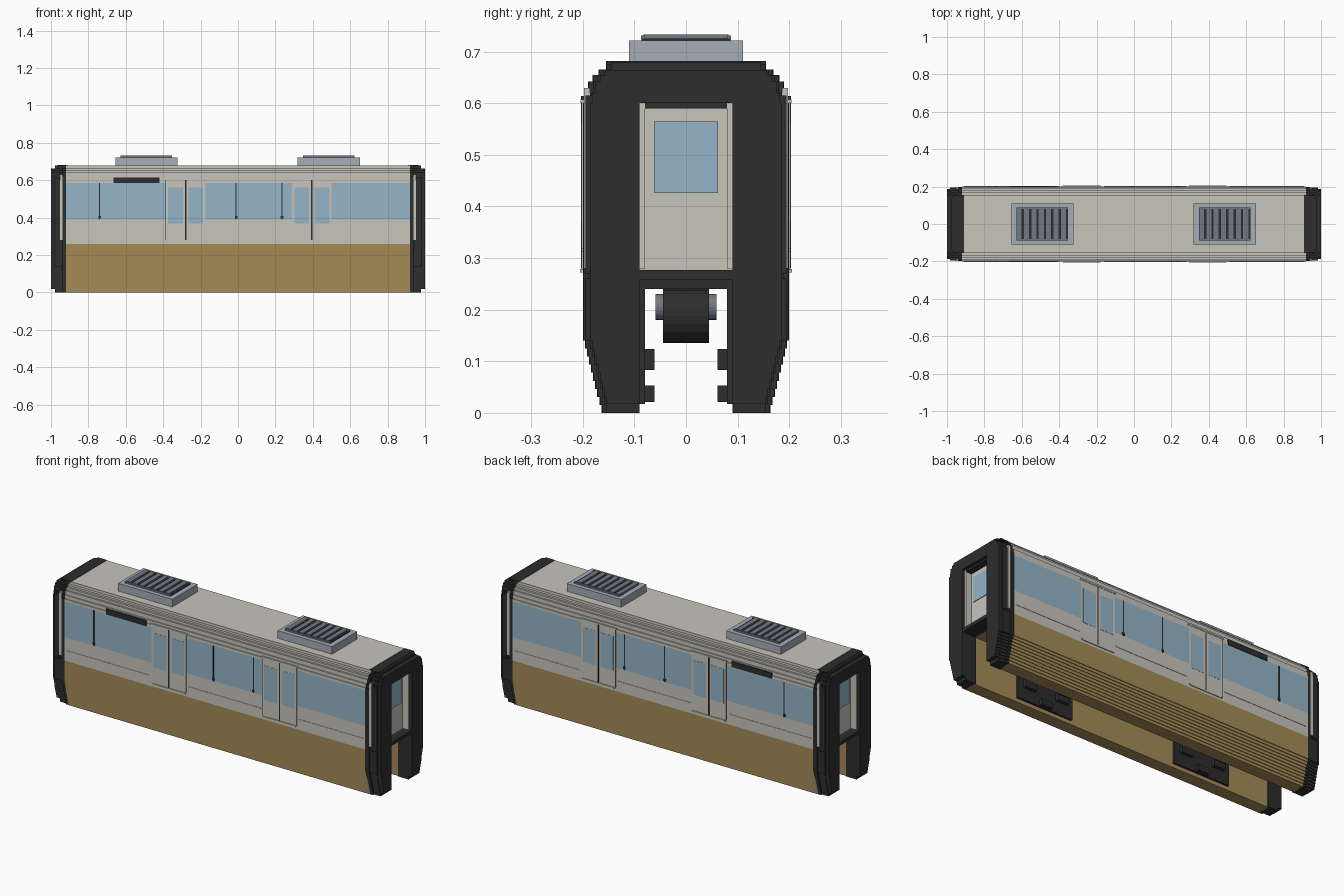
import bpy, bmesh
from mathutils import Matrix

if "Cube" in bpy.data.objects:
    bpy.data.objects.remove(bpy.data.objects["Cube"])


def material(name, r, g, b):
    m = bpy.data.materials.new(name)
    m.diffuse_color = (r, g, b, 1)
    m.use_nodes = True
    m.node_tree.nodes["Principled BSDF"].inputs["Base Color"].default_value = m.diffuse_color
    return m


CREAM = material("cream paint", 0.58, 0.555, 0.50)
TAN = material("tan paint", 0.376, 0.258, 0.095)
GLASS = material("blue glass", 0.30, 0.462, 0.578)
BLACK = material("charcoal", 0.026, 0.026, 0.027)
GREY = material("light grey metal", 0.376, 0.418, 0.468)
SLATE = material("slate metal", 0.17, 0.19, 0.23)


def finish(name, bm, mats):
    bmesh.ops.recalc_face_normals(bm, faces=bm.faces)
    me = bpy.data.meshes.new(name)
    bm.to_mesh(me)
    bm.free()
    for m in mats:
        me.materials.append(m)
    ob = bpy.data.objects.new(name, me)
    bpy.context.collection.objects.link(ob)
    return ob


def boxes(name, mat, items, mirror=""):
    """Boxes given as (x0, x1, y0, y1, z0, z1), repeated across the named axes."""
    bm = bmesh.new()
    for x0, x1, y0, y1, z0, z1 in items:
        for sx in ((1, -1) if "x" in mirror else (1,)):
            for sy in ((1, -1) if "y" in mirror else (1,)):
                c = (sx * (x0 + x1) / 2, sy * (y0 + y1) / 2, (z0 + z1) / 2)
                s = Matrix.Diagonal((x1 - x0, y1 - y0, z1 - z0, 1))
                bmesh.ops.create_cube(bm, size=1, matrix=Matrix.Translation(c) @ s)
    return finish(name, bm, [mat])


def discs(name, mat, items, axis, radius, length):
    bm = bmesh.new()
    turn = Matrix.Rotation(1.5708, 4, 'X') if axis == 'Y' else Matrix()
    for p in items:
        bmesh.ops.create_cone(bm, cap_ends=True, segments=20, radius1=radius, radius2=radius,
                              depth=length, matrix=Matrix.Translation(p) @ turn)
    return finish(name, bm, [mat])


# Stepped cross-section shared by the body and the end masks
ROOF = [(0.155, 0.68), (0.170, 0.665), (0.181, 0.655), (0.190, 0.642), (0.196, 0.620)]
STEPS = 9


def section(inset, inner, ceiling, lo=0.0, hi=0.68):
    pts = [(0.0, ceiling), (inner, ceiling), (inner, 0.26), (inner, 0.0)]
    if ceiling <= 0.26:
        pts.pop(2)
    for i in range(STEPS):
        y = 0.164 + 0.036 * i / STEPS
        pts += [(y - inset, 0.14 * i / STEPS), (y - inset, 0.14 * (i + 1) / STEPS)]
    pts += [(0.2 - inset, z) for z in (0.14, 0.26, 0.39, 0.585, 0.60)]
    for y, z in reversed(ROOF):
        pts += [(y - inset, pts[-1][1]), (y - inset, z)]
    pts.append((0.0, 0.68))
    half = []
    for y, z in pts:
        p = (y, min(max(z, lo), hi))
        if not half or p != half[-1]:
            half.append(p)
    return half + [(-y, z) for y, z in reversed(half[1:-1])]


def extrude(bm, pts, x0, x1):
    a = [bm.verts.new((x0, y, z)) for y, z in pts]
    b = [bm.verts.new((x1, y, z)) for y, z in pts]
    bm.faces.new(a)
    bm.faces.new(b[::-1])
    for i in range(len(pts)):
        j = (i + 1) % len(pts)
        bm.faces.new((a[i], a[j], b[j], b[i]))


# Car body: tan skirt, cream waist, glass band, cream roof
bm = bmesh.new()
extrude(bm, section(0, 0.095, 0.26), -0.92, 0.92)
for f in bm.faces:
    z = f.calc_center_median().z
    if len(f.verts) > 4:
        f.material_index = 3
    elif z < 0.261:
        f.material_index = 1
    elif 0.39 < z < 0.585:
        f.material_index = 2
finish("car_body", bm, [CREAM, TAN, GLASS, BLACK])

# End masks: three overlapping layers forming a stepped dark portal
for side, s in (("right", 1), ("left", -1)):
    bm = bmesh.new()
    extrude(bm, section(0.001, 0.09, 0.60), s * 0.914, s * 0.938)
    extrude(bm, section(0.010, 0.09, 0.60), s * 0.938, s * 0.978)
    extrude(bm, section(0.014, 0.09, 0.60, 0.018, 0.664), s * 0.978, s * 1.0)
    finish(side + "_end_mask", bm, [BLACK])

# Mask trims, gangway doors and thresholds
boxes("mask_roof_cap", BLACK, [(0.91, 0.965, -0.155, 0.155, 0.675, 0.682)], "x")
boxes("mask_corner_block", BLACK, [(0.955, 0.985, 0.17, 0.195, 0.27, 0.615),
                                   (0.94, 0.985, 0.17, 0.196, 0.14, 0.26)], "xy")
boxes("end_handrail", CREAM, [(0.939, 0.953, 0.186, 0.198, 0.28, 0.63)], "xy")
boxes("end_door", CREAM, [(0.92, 0.95, -0.09, 0.09, 0.27, 0.60)], "x")
boxes("end_door_jamb", CREAM, [(0.94, 0.985, 0.079, 0.0905, 0.28, 0.60)], "xy")
boxes("end_door_lintel", BLACK, [(0.945, 0.985, -0.079, 0.079, 0.59, 0.602)], "x")
boxes("end_door_window", GLASS, [(0.949, 0.954, -0.062, 0.062, 0.426, 0.565)], "x")
boxes("end_threshold", BLACK, [(0.915, 0.998, -0.097, 0.097, 0.258, 0.277)], "x")

# Side sliding doors
DOORS = (-0.28, 0.395)
leaves, panes, seams, headers, sills = [], [], [], [], []
for c in DOORS:
    for k in (-1, 1):
        m = c + k * 0.054
        leaves.append((m - 0.051, m + 0.051, 0.198, 0.2025, 0.28, 0.60))
        panes.append((m - 0.039, m + 0.039, 0.201, 0.2035, 0.37, 0.56))
    seams.append((c - 0.004, c + 0.004, 0.198, 0.203, 0.28, 0.60))
    seams.append((c - 0.107, c - 0.104, 0.198, 0.202, 0.28, 0.60))
    headers.append((c - 0.11, c + 0.11, 0.194, 0.204, 0.60, 0.607))
    sills.append((c - 0.10, c + 0.10, 0.198, 0.205, 0.272, 0.279))
boxes("side_door_leaf", CREAM, leaves, "y")
boxes("side_door_window", GLASS, panes, "y")
boxes("side_door_seam", BLACK, seams, "y")
boxes("side_door_header", CREAM, headers, "y")
boxes("side_door_sill", CREAM, sills, "y")

# Window dividers with small latches, destination sign, waist rail
dividers = []
for x in (-0.74, -0.01, 0.235):
    dividers.append((x - 0.003, x + 0.003, 0.198, 0.202, 0.39, 0.585))
    dividers.append((x - 0.007, x + 0.007, 0.198, 0.203, 0.395, 0.408))
boxes("window_divider", BLACK, dividers, "y")
boxes("destination_sign", BLACK, [(-0.665, -0.42, 0.194, 0.203, 0.584, 0.614)], "y")
boxes("waist_rail", CREAM, [(-0.91, -0.40, 0.199, 0.202, 0.313, 0.319),
                            (-0.16, 0.28, 0.199, 0.202, 0.313, 0.319),
                            (0.51, 0.91, 0.199, 0.202, 0.313, 0.319)], "y")

# Roof air-conditioning units with slatted grilles
for side, c in (("left", -0.49), ("right", 0.485)):
    boxes(side + "_roof_unit", GREY, [(c - 0.166, c + 0.166, -0.11, 0.11, 0.675, 0.722)])
    boxes(side + "_grille_bed", BLACK, [(c - 0.138, c + 0.138, -0.085, 0.085, 0.72, 0.7255)])
    slats = [(c - 0.138 + 0.0395 * i, c - 0.138 + 0.0395 * i + 0.027, -0.082, 0.082, 0.724, 0.733)
             for i in range(7)]
    slats += [(c - 0.138, c + 0.138, y - 0.004, y + 0.004, 0.722, 0.731) for y in (-0.083, 0.083)]
    boxes(side + "_grille_slats", SLATE, slats)

# Bogies inside the beam channel: side frames, running tyres and guide wheels
for side, c in (("left", -0.49), ("right", 0.49)):
    boxes(side + "_bogie_frame", BLACK, [(c - 0.17, c + 0.17, 0.079, 0.09, 0.017, 0.24)], "y")
    boxes(side + "_bogie_top", BLACK, [(c - 0.17, c + 0.17, -0.09, 0.09, 0.24, 0.262)])
    discs(side + "_running_tyre", BLACK, [(c + d, 0, 0.188) for d in (-0.09, 0.09)], 'Y', 0.0525, 0.09)
    discs(side + "_wheel_hub", SLATE, [(c + d, 0, 0.205) for d in (-0.09, 0.09)], 'Y', 0.025, 0.118)
    wheels = []
    for d in (-0.10, 0.10):
        wheels.append((c + d - 0.035, c + d + 0.035, 0.061, 0.08, 0.083, 0.124))
    wheels.append((c - 0.035, c + 0.035, 0.061, 0.08, 0.021, 0.053))
    boxes(side + "_guide_wheel", BLACK, wheels, "y")
